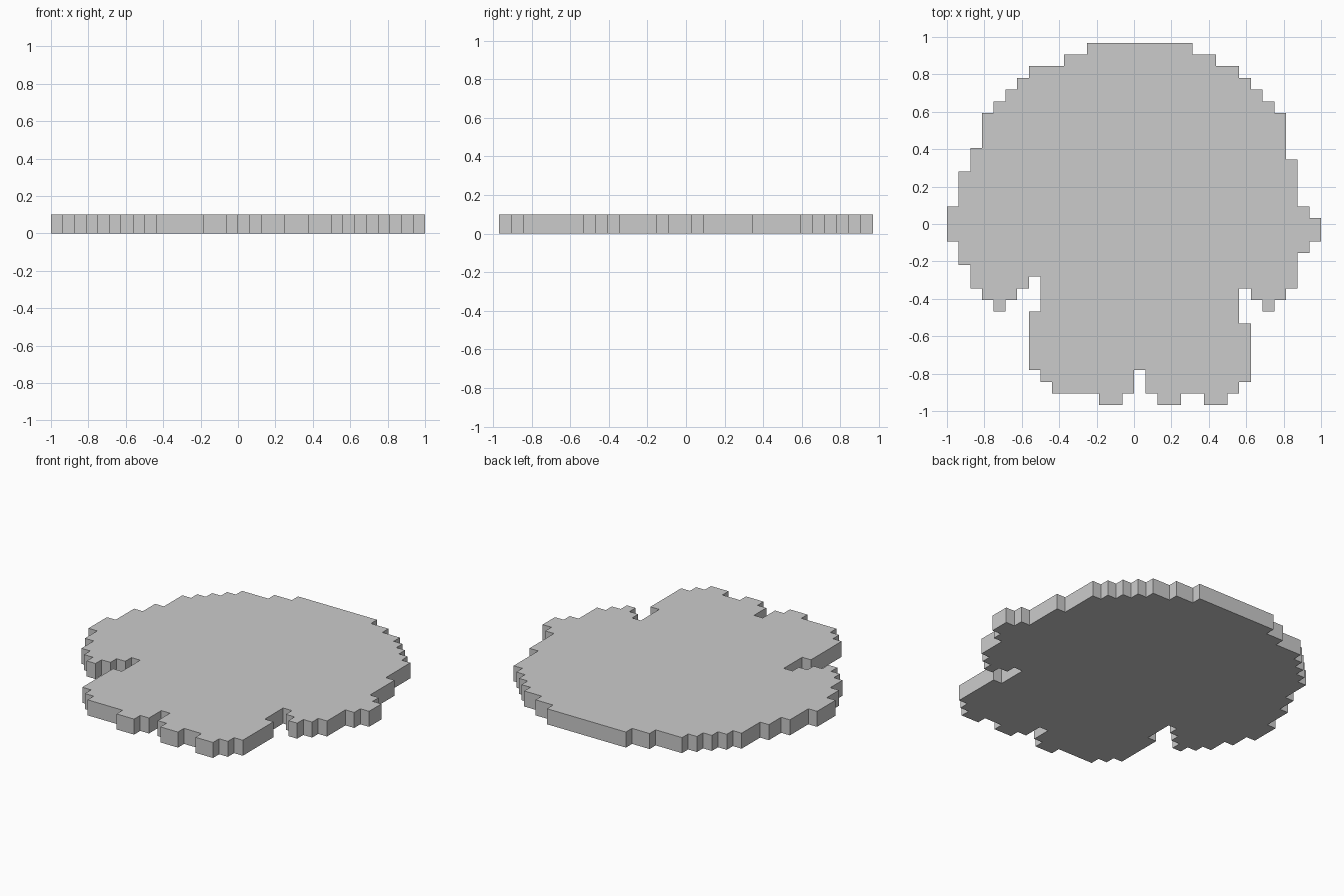
import bpy
import bmesh

if "Cube" in bpy.data.objects:
    bpy.data.objects.remove(bpy.data.objects["Cube"])

CELL = 2 / 32        # stepped outline follows a 32 x 31 cell grid
THICKNESS = 0.1

# Outline as (step right, step down) moves in cells, clockwise from the top left corner
right_side = [(9, 1), (2, 1), (2, 1), (1, 1), (1, 1), (1, 1), (1, 4), (1, 4), (1, 1), (1, 2),
              (-1, 1), (-1, 3), (-1, 1), (-1, 1)]
right_notch = [(-1, -1), (-1, -1), (-1, 3), (1, 5), (-1, 1), (-1, 1)]
bottom_teeth = [(-2, -1), (-2, 1), (-2, -1), (-1, -2), (-1, 2), (-1, 1), (-2, -1)]
left_notch = [(-4, -1), (-1, -1), (-1, -5), (1, -3), (-1, 1), (-1, 1), (-1, 1)]
left_side = [(-1, -1), (-1, -1), (-1, -2), (-1, -2), (-1, -3), (1, -3), (1, -2), (1, -3),
             (1, -1), (1, -1), (1, -1), (1, -1), (3, -1), (2, -1)]


def trace(moves, col, row):
    """Walk the moves and return the outline corners."""
    corners = []
    for right, down in moves:
        corners.append((col, row))
        col += right
        corners.append((col, row))
        row += down
    return [((c - 16) * CELL, (15.5 - r) * CELL, 0) for c, r in corners]


# Flat stepped plate
bm = bmesh.new()
outline = trace(right_side + right_notch + bottom_teeth + left_notch + left_side, 12, 0)
base = bm.faces.new([bm.verts.new(p) for p in outline])
ext = bmesh.ops.extrude_face_region(bm, geom=[base], use_keep_orig=True)
top = [g for g in ext["geom"] if isinstance(g, bmesh.types.BMVert)]
bmesh.ops.translate(bm, verts=top, vec=(0, 0, THICKNESS))
bmesh.ops.recalc_face_normals(bm, faces=bm.faces[:])
mesh = bpy.data.meshes.new("stepped_plate")
bm.to_mesh(mesh)
bm.free()
bpy.context.collection.objects.link(bpy.data.objects.new("stepped_plate", mesh))
